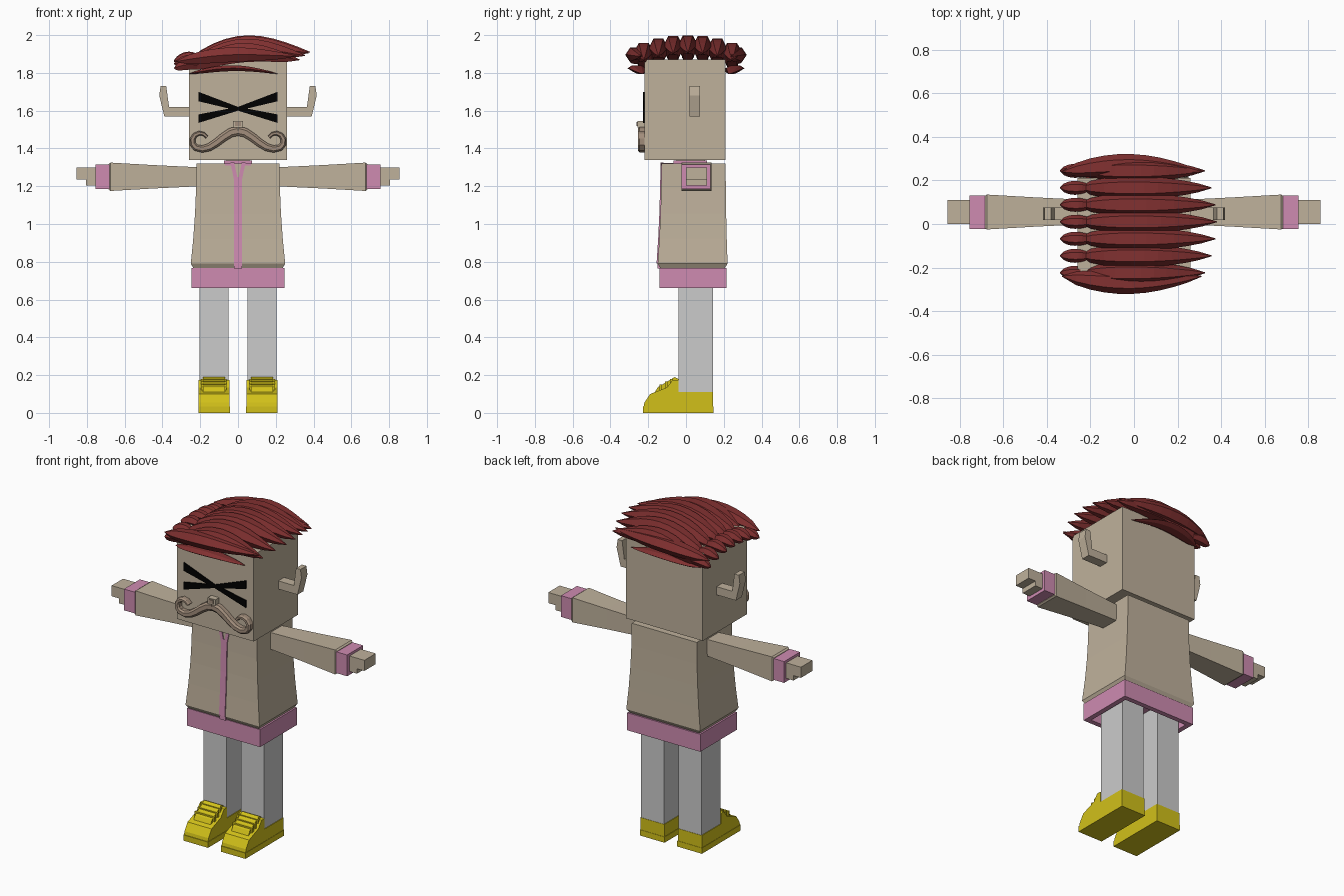
import bpy, bmesh, math
from math import sin, cos, pi
from mathutils import Vector

cube = bpy.data.objects.get("Cube")
if cube:
    bpy.data.objects.remove(cube, do_unlink=True)


def material(name, *rgb):
    mat = bpy.data.materials.new(name)
    mat.use_nodes = True
    mat.diffuse_color = (*rgb, 1)
    shader = mat.node_tree.nodes["Principled BSDF"]
    shader.inputs["Base Color"].default_value = (*rgb, 1)
    return mat


BEIGE = material("warm beige", .52, .44, .33)
PINK = material("pink", .62, .26, .44)
GREY = material("light grey", .6, .6, .6)
YELLOW = material("yellow", .64, .53, .01)
RED = material("dark red", .22, .03, .03)
BROWN = material("moustache brown", .36, .27, .2)
BLACK = material("black", 0, 0, 0)


def loft(name, mat, rings, mirrored=False):
    """Skin a list of equal point rings, cap both ends, optionally mirror left to right."""
    bm = bmesh.new()
    loops = [[bm.verts.new(point) for point in ring] for ring in rings]
    for lower, upper in zip(loops, loops[1:]):
        for i in range(len(lower)):
            bm.faces.new((lower[i - 1], lower[i], upper[i], upper[i - 1]))
    bm.faces.new(loops[0])
    bm.faces.new(loops[-1])
    bmesh.ops.recalc_face_normals(bm, faces=bm.faces)
    mesh = bpy.data.meshes.new(name)
    bm.to_mesh(mesh)
    bm.free()
    mesh.materials.append(mat)
    obj = bpy.data.objects.new(name, mesh)
    bpy.context.collection.objects.link(obj)
    if mirrored:
        mirror = obj.modifiers.new("both sides", "MIRROR")
        mirror.use_mirror_merge = False


def level(z, half_width, front, back):
    """Horizontal rectangle centred on x."""
    return [(-half_width, front, z), (half_width, front, z), (half_width, back, z), (-half_width, back, z)]


def upright(x, y, z):
    """Rectangle facing along x, from a y span and a z span."""
    return [(x, y[0], z[0]), (x, y[1], z[0]), (x, y[1], z[1]), (x, y[0], z[1])]


def box(name, mat, x, y, z, mirrored=False):
    loft(name, mat, [upright(end, y, z) for end in x], mirrored)


def side_slab(name, mat, profile, span, mirrored=False):
    """Extrude a (y, z) outline along x."""
    loft(name, mat, [[(x, y, z) for y, z in profile] for x in span], mirrored)


def front_slab(name, mat, profile, span, mirrored=False):
    """Extrude an (x, z) outline along y."""
    loft(name, mat, [[(x, y, z) for x, z in profile] for y in span], mirrored)


# Head, neck and collar
box("head", BEIGE, x=(-.26, .26), y=(-.22, .21), z=(1.34, 1.87))
box("neck", BEIGE, x=(-.06, .06), y=(-.05, .1), z=(1.3, 1.35))
box("collar", PINK, x=(-.075, .075), y=(-.065, .11), z=(1.31, 1.335))

# Jacket body flares smoothly toward the hem; the zip follows its front
jacket_rings, zip_front, zip_back = [level(.765, .235, -.135, .205)], [], []
for step in range(5):
    height = step / 4
    flare = (1 - height) ** 2
    z, front = .79 + .53 * height, -.13 - .02 * flare
    jacket_rings.append(level(z, .22 + .03 * flare, front, .21 + .01 * flare))
    if step < 4:
        zip_front.append((front - .006, z))
        zip_back.append((front + .01, z))
loft("jacket", BEIGE, jacket_rings)
zip_front.append((-.136, 1.25))
zip_back.append((-.12, 1.25))
side_slab("zip", PINK, zip_front + zip_back[::-1], (-.02, .02))
box("zip_end", PINK, x=(-.02, .02), y=(-.15, -.13), z=(.765, .8))
front_slab("zip_flaps", PINK, [(0, 1.23), (.02, 1.23), (.04, 1.325), (.02, 1.325)],
           (-.136, -.12), mirrored=True)
box("collar_edges", PINK, x=(.02, .07), y=(-.133, -.05), z=(1.31, 1.323), mirrored=True)

# Hem band, hollow underneath
wall = .03
loft("hem_band", PINK, [level(.767, .247, -.14, .215), level(.66, .247, -.14, .215),
                        level(.66, .247 - wall, wall - .14, .215 - wall),
                        level(.74, .247 - wall, wall - .14, .215 - wall)])

# Crossed eyes: two bars, narrow in the middle
for name, s in (("left_eye_bar", 1), ("right_eye_bar", -1)):
    outline = [(-s * .21, 1.7), (-s * .21, 1.65), (0, 1.6), (s * .21, 1.535), (s * .21, 1.58), (0, 1.62)]
    front_slab(name, BLACK, outline, (-.227, -.219))

# Nose stud
box("nose", BEIGE, x=(-.026, .026), y=(-.256, -.215), z=(1.51, 1.546))
box("nose_tip", BROWN, x=(-.015, .015), y=(-.262, -.25), z=(1.52, 1.54))

# Moustache: a wave that runs into a curl, thinning toward its end
wave = [Vector((.19 * i / 5, 1.445 + .048 * cos(pi * i / 5))) for i in range(6)]
curl = [Vector((.2 + .042 * sin(a), 1.439 - .042 * cos(a))) for a in (.6, 1.2, 1.8, 2.4, 3, 3.6, 4.2)]
path = wave + curl
moustache_rings = []
for i, point in enumerate(path):
    along = path[min(i + 1, len(path) - 1)] - path[max(i - 1, 0)]
    across = Vector((-along.y, along.x)).normalized() * (.026 - .018 * i / len(path))
    section = [(-1, -.215), (-1, -.245), (-.5, -.255), (.5, -.255), (1, -.245), (1, -.215)]
    moustache_rings.append([(point.x + across.x * k, y, point.y + across.y * k) for k, y in section])
loft("moustache", BROWN, moustache_rings, mirrored=True)

# Ears bend upward from the sides of the head
front_slab("ears", BEIGE, [(.25, 1.57), (.39, 1.57), (.417, 1.68), (.41, 1.73), (.38, 1.73), (.365, 1.62),
                           (.25, 1.62)], (.018, .075), mirrored=True)

# Sleeves widen toward the cuffs
sleeve_rings = []
for x, grow in ((.2, 0), (.45, .012), (.675, .025), (.685, .018)):
    sleeve_rings.append(upright(x, (-grow, .11 + grow), (1.2 - grow, 1.3 + grow)))
loft("sleeves", BEIGE, sleeve_rings, mirrored=True)
box("cuffs", PINK, x=(.68, .755), y=(-.024, .13), z=(1.185, 1.315), mirrored=True)
box("hands", BEIGE, x=(.74, .855), y=(0, .11), z=(1.235, 1.3), mirrored=True)
box("thumbs", BEIGE, x=(.74, .805), y=(0, .11), z=(1.205, 1.24), mirrored=True)

# Legs
box("legs", GREY, x=(.05, .204), y=(-.04, .142), z=(.05, .76), mirrored=True)

# Shoes: sole, body, raised tongue and laces
box("soles", YELLOW, x=(.043, .21), y=(-.228, .146), z=(0, .035), mirrored=True)
side_slab("shoes", YELLOW, [(-.225, .03), (-.22, .055), (-.19, .1), (-.1, .135), (-.07, .175), (-.041, .175),
                            (-.041, .11), (.144, .11), (.144, .03)], (.046, .208), mirrored=True)
side_slab("tongues", YELLOW, [(-.17, .1), (-.15, .135), (-.06, .19), (-.041, .18), (-.041, .1)],
          (.07, .185), mirrored=True)
for k in range(3):
    y, z = -.14 + .028 * k, .12 + .015 * k
    box("laces_" + "abc"[k], YELLOW, x=(.06, .195), y=(y, y + .014), z=(z, z + .03), mirrored=True)


def lock(name, y, start, end, base, rise, width, thickness, upturn=0, spread=0):
    """Faceted leaf-shaped lock of hair arching along x, with a slim, lifted tip."""
    rings = []
    steps = 10
    for i in range(steps + 1):
        t = i / steps
        leaf = max(sin(pi * t ** .8), .01) ** .7
        x = start + (end - start) * t
        z = base + rise * sin(pi * t) + upturn * t ** 4
        middle = y + spread * sin(pi * t)
        angles = [pi / 3 * k for k in range(6)]
        rings.append([(x, middle + width * leaf * cos(a), z + thickness * leaf * sin(a)) for a in angles])
    loft(name, RED, rings)


# Crown of hair: locks sink and shorten toward the front and back, each with a tuft at its root
for row in range(-3, 4):
    y, falloff = .01 + .078 * row, row * row
    base = 1.865 - .0045 * falloff
    label = "abcdefg"[row + 3]
    lock("crown_lock_" + label, y, start=-.26, end=.38 - .006 * falloff, base=base, rise=.08,
         width=.054, thickness=.06, upturn=.045)
    lock("root_tuft_" + label, y, start=-.34, end=-.17, base=base, rise=.02, width=.032, thickness=.032)

# Fringe and back locks hang over the edges of the head
for side, s in (("fringe", -1), ("back", 1)):
    lock(side + "_lock", s * .24, start=-.33, end=.31, base=1.86, rise=.035, width=.052, thickness=.045,
         upturn=.03, spread=s * .03)
    lock(side + "_low_lock", s * .23, start=-.26, end=.21, base=1.795, rise=.03, width=.05, thickness=.018,
         spread=s * .03)
